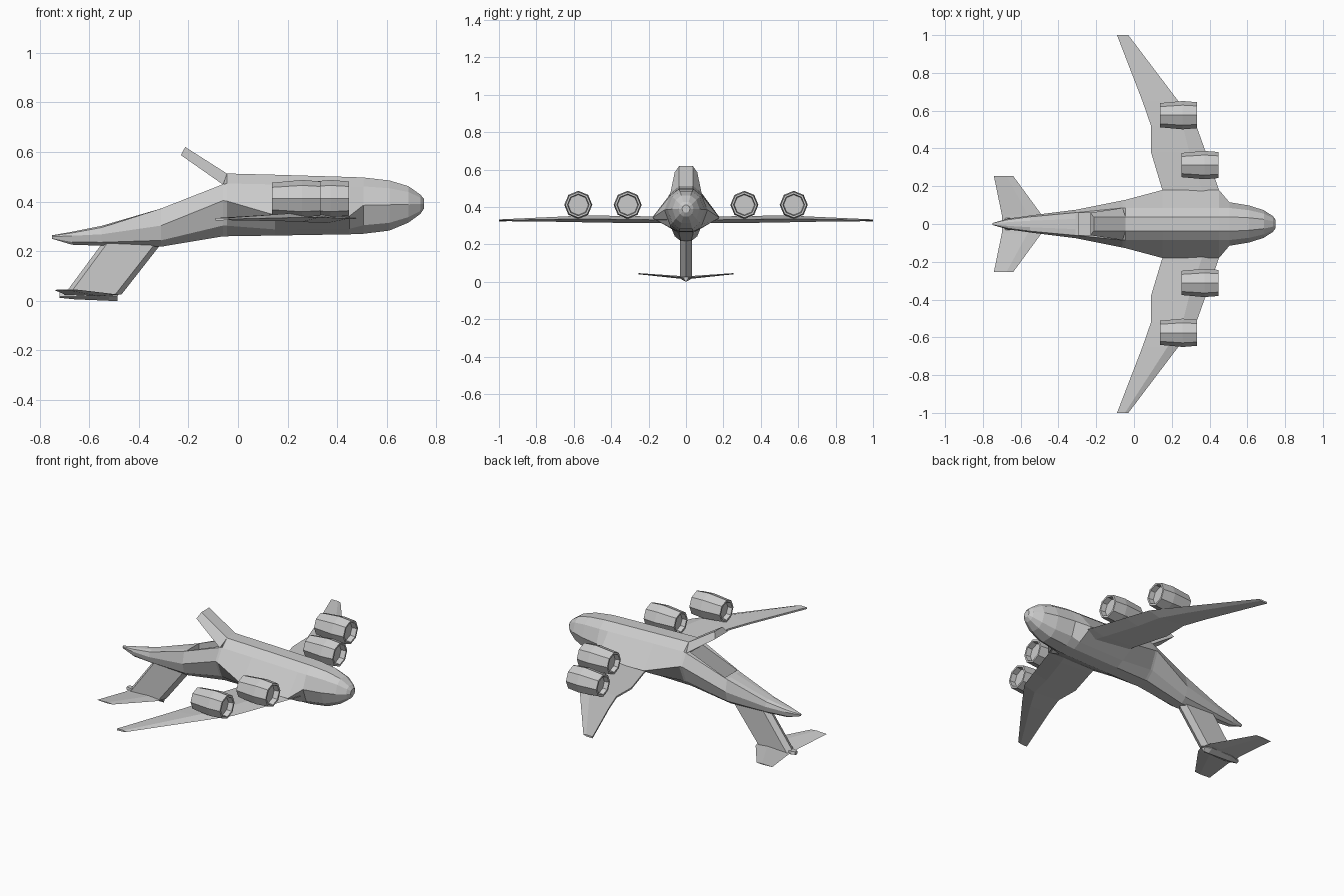
import bpy, bmesh, math

if "Cube" in bpy.data.objects:
    bpy.data.objects.remove(bpy.data.objects["Cube"])


def finish(name, bm):
    bmesh.ops.recalc_face_normals(bm, faces=bm.faces)
    me = bpy.data.meshes.new(name)
    bm.to_mesh(me)
    bm.free()
    ob = bpy.data.objects.new(name, me)
    bpy.context.collection.objects.link(ob)
    return ob


def loft(name, rings, closed=False):
    """Skin a list of equal-length point rings; cap the ends unless closed."""
    bm = bmesh.new()
    vs = [[bm.verts.new(p) for p in r] for r in rings]
    n = len(vs[0])
    pairs = list(zip(vs, vs[1:])) + ([(vs[-1], vs[0])] if closed else [])
    for a, b in pairs:
        for i in range(n):
            j = (i + 1) % n
            bm.faces.new((a[i], a[j], b[j], b[i]))
    if not closed:
        bm.faces.new(vs[0])
        bm.faces.new(vs[-1])
    return finish(name, bm)


def mirror_y(ob):
    m = ob.modifiers.new("mirror", 'MIRROR')
    m.use_axis = (False, True, False)


# Fuselage: x, top z, widest z, bottom z, half width, shoulder half width, shoulder height
sections = [
    (-.75, .264, .258, .250, .005, .004, .6),
    (-.67, .278, .262, .226, .028, .022, .7),
    (-.55, .302, .268, .222, .045, .038, .8),
    (-.31, .372, .303, .218, .075, .060, 1),
    (-.06, .470, .404, .260, .125, .085, 1),
    (-.045, .513, .402, .260, .128, .085, .64),
    (.15, .508, .345, .263, .180, .085, .76),
    (.45, .499, .342, .268, .180, .085, .76),
    (.505, .497, .385, .270, .115, .085, .68),
    (.61, .485, .387, .283, .098, .073, .68),
    (.687, .462, .389, .315, .073, .055, .68),
    (.735, .428, .390, .350, .042, .032, .68),
    (.75, .410, .390, .372, .022, .016, .68),
]
rings = []
for x, zt, zm, zb, w, s, f in sections:
    half = [(s * .45, zt), (s, zm + f * (zt - zm)), (w, zm),
            (s, zm + .7 * (zb - zm)), (s * .45, zb)]
    rings.append([(x, y, z) for y, z in half] + [(x, -y, z) for y, z in half[::-1]])
fuselage = loft("fuselage", rings)

# Open cargo bay behind the hinged ramp
bay = [(-.295, .55), (-.295, .30), (-.05, .33), (.1, .33), (.1, .45), (-.05, .45), (-.062, .55)]
cutter = loft("cargo_bay_cutter", [[(x, y, z) for x, z in bay] for y in (-.057, .057)])
cutter.hide_render = True
cutter.hide_viewport = True
cut = fuselage.modifiers.new("cargo_bay", 'BOOLEAN')
cut.object = cutter
cut.solver = 'EXACT'

# Cargo ramp
loft("cargo_ramp", [
    [(-.045, -.038, .513), (-.045, .038, .513), (-.06, .085, .468), (-.06, -.085, .468)],
    [(-.213, -.036, .62), (-.213, .036, .62), (-.23, .060, .587), (-.23, -.060, .587)]])

# Wings: y, leading x, trailing x, top z, bottom z
ribs = [(.10, .48, .17, .352, .315), (.18, .45, .15, .350, .314), (.38, .38, .09, .353, .316),
        (.52, .33, .09, .356, .318), (.65, .235, .045, .350, .321), (1, -.03, -.09, .334, .325)]
wing = loft("wings", [[(a, y, (t + b) / 2), (a * .7 + c * .3, y, t),
                       (c, y, (t + b) / 2 + .004), (c, y, (t + b) / 2 - .006),
                       (a * .7 + c * .3, y, b)] for y, a, c, t, b in ribs])
mirror_y(wing)

# Engines: octagonal shells with recessed ends (offset x, radius)
shell = [(.0, .064), (.12, .075), (.195, .069), (.195, .058), (.165, .054)]
rear = [(.025, .047), (.0, .053)]
for name, x0, y0 in (("inner_engines", .252, .312), ("outer_engines", .138, .576)):
    prof = rear + shell
    eng = loft(name, [[(x0 + dx, y0 + r * math.sin(k * math.pi / 4),
                        .412 + r * math.cos(k * math.pi / 4)) for k in range(8)]
                      for dx, r in prof])
    mirror_y(eng)

# Tail fin: z, leading x, trailing x, half thickness
loft("tail_fin", [[(a, 0, z), (a - .025, t, z), (c + .02, t, z), (c, 0, z),
                   (c + .02, -t, z), (a - .025, -t, z)]
                  for z, a, c, t in ((.255, -.29, -.53, .032), (.025, -.47, -.70, .032))])

# Fairing where the fin meets the tailplane
loft("fin_tip_fairing", [[(x, w, .018), (x, w * .8, .034), (x, -w * .8, .034),
                          (x, -w, .018), (x, 0, zb)]
                         for x, w, zb in ((-.72, .012, .012), (-.66, .032, .006),
                                          (-.52, .032, 0), (-.485, .012, .0))])

# Tailplane: y, leading x, trailing x, z
tail = loft("tailplane", [[(a, y, z), (a * .65 + c * .35, y, z + t), (c, y, z),
                           (a * .65 + c * .35, y, z - t)]
                          for y, a, c, z, t in ((0, -.475, -.70, .023, .007),
                                                (.05, -.49, -.70, .026, .007),
                                                (.255, -.64, -.742, .044, .003))])
mirror_y(tail)
